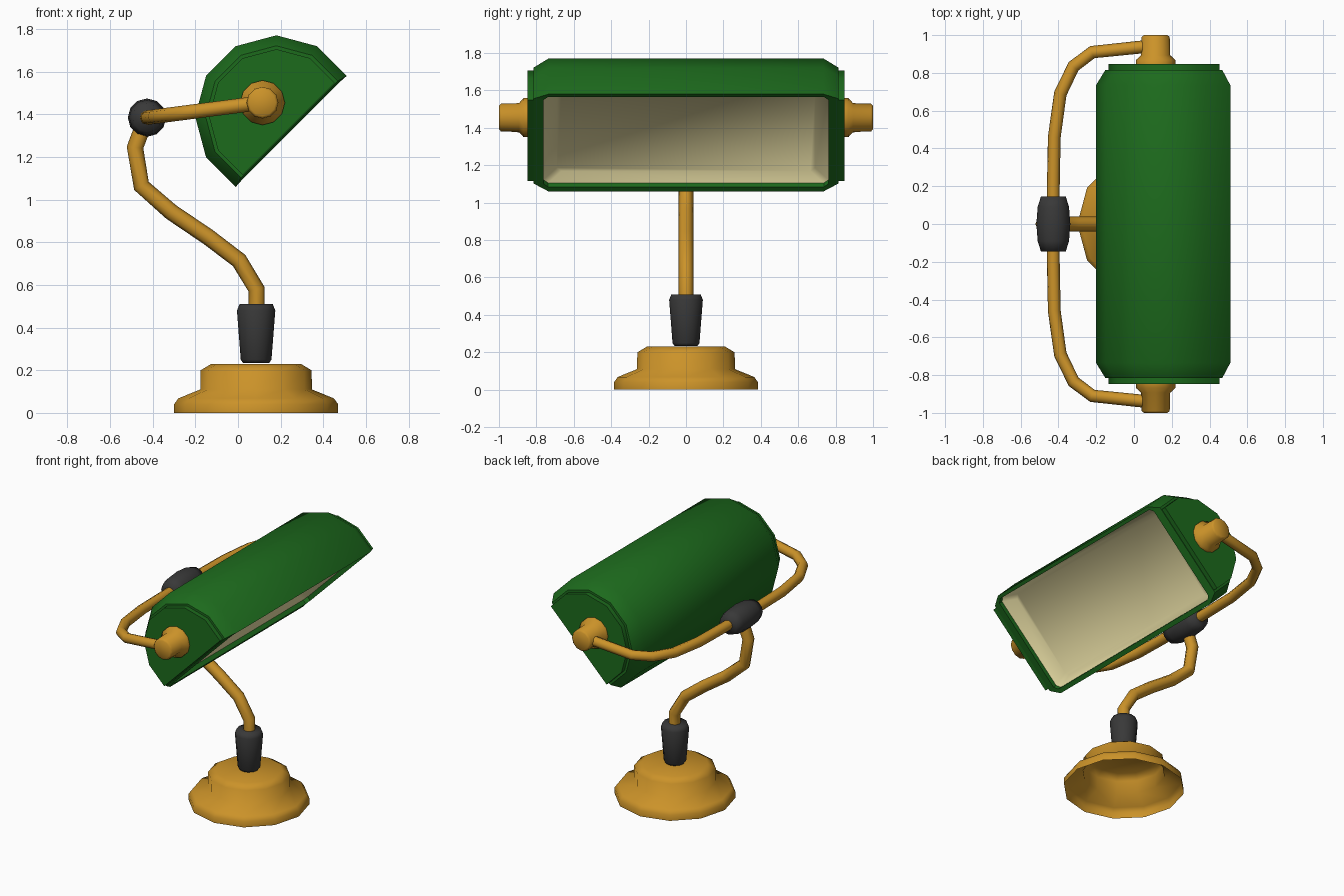
import bpy, bmesh, math
from mathutils import Vector

if "Cube" in bpy.data.objects:
    bpy.data.objects.remove(bpy.data.objects["Cube"])


def material(name, rgb):
    m = bpy.data.materials.new(name)
    m.diffuse_color = (*rgb, 1)
    m.use_nodes = True
    m.node_tree.nodes["Principled BSDF"].inputs["Base Color"].default_value = m.diffuse_color
    return m


BRASS = material("brass", (0.60, 0.29, 0.022))
GREEN = material("green_enamel", (0.012, 0.145, 0.012))
CREAM = material("cream_lining", (0.78, 0.70, 0.36))
DARK = material("dark_grip", (0.04, 0.04, 0.04))


def smooth(ob, angle=40):
    bpy.ops.object.select_all(action='DESELECT')
    ob.select_set(True)
    bpy.context.view_layer.objects.active = ob
    bpy.ops.object.shade_smooth_by_angle(angle=math.radians(angle))


def finish(name, bm, mats, angle=40, recalc=True):
    if recalc:
        bmesh.ops.recalc_face_normals(bm, faces=bm.faces[:])
    me = bpy.data.meshes.new(name)
    bm.to_mesh(me)
    bm.free()
    for m in mats:
        me.materials.append(m)
    ob = bpy.data.objects.new(name, me)
    bpy.context.collection.objects.link(ob)
    smooth(ob, angle)
    return ob


def lathe(name, profile, origin, mat, axis='Z', sign=1, n=12, cap_start=True, angle=80):
    """Turn a (radius, height) profile about the z or y axis through origin."""
    bm = bmesh.new()
    rings = []
    for r, h in profile:
        ring = []
        for i in range(n):
            a = 2 * math.pi * i / n
            c, s = r * math.cos(a), r * math.sin(a)
            p = (c, s, h) if axis == 'Z' else (c, sign * h, s)
            ring.append(bm.verts.new(Vector(origin) + Vector(p)))
        rings.append(ring)
    for a, b in zip(rings, rings[1:]):
        for i in range(n):
            j = (i + 1) % n
            bm.faces.new((a[i], a[j], b[j], b[i]))
    bm.faces.new(rings[-1])
    if cap_start:
        bm.faces.new(rings[0][::-1])
    return finish(name, bm, [mat], angle, recalc=cap_start)


def tube(name, pts, radius, mat):
    cu = bpy.data.curves.new(name, 'CURVE')
    cu.dimensions = '3D'
    cu.bevel_depth = radius
    cu.bevel_resolution = 2
    cu.use_fill_caps = True
    sp = cu.splines.new('POLY')
    sp.points.add(len(pts) - 1)
    for p, co in zip(sp.points, pts):
        p.co = (*co, 1)
    cu.materials.append(mat)
    ob = bpy.data.objects.new(name, cu)
    bpy.context.collection.objects.link(ob)
    bpy.ops.object.select_all(action='DESELECT')
    ob.select_set(True)
    bpy.context.view_layer.objects.active = ob
    bpy.ops.object.convert(target='MESH')
    smooth(bpy.context.object, 60)


# Hollow stepped foot, open underneath
BX = 0.085
lathe("base", [(0.385, 0), (0.385, 0.04), (0.365, 0.068), (0.262, 0.11),
               (0.26, 0.2), (0.21, 0.23)], (BX, 0, 0), BRASS, cap_start=False)

# Tapered grip and bent stem
lathe("neck_grip", [(0.062, 0.235), (0.072, 0.25), (0.09, 0.48), (0.078, 0.51)],
      (BX, 0, 0), DARK)
tube("stem", [(x, 0, z) for x, z in [
    (0.087, 0.45), (0.087, 0.58), (0.005, 0.715), (-0.14, 0.825), (-0.313, 0.942),
    (-0.453, 1.065), (-0.483, 1.245), (-0.43, 1.385)]], 0.039, BRASS)

# Joint where the stem meets the yoke
lathe("yoke_joint", [(0.066, -0.145), (0.083, -0.09), (0.09, 0), (0.083, 0.09),
                     (0.066, 0.145)], (-0.427, 0, 1.385), DARK, axis='Y')

# Yoke: half path, mirrored across y, lying in a slightly tilted plane
half = [(-0.427, 0.2), (-0.422, 0.46), (-0.39, 0.69), (-0.32, 0.835),
        (-0.22, 0.91), (0.04, 0.937), (0.1, 0.937)]
path = [(x, -y) for x, y in half[::-1]] + half
tube("yoke", [(x, y, 1.385 + 0.13 * (x + 0.427)) for x, y in path], 0.034, BRASS)

# Shade: twelve-sided section from 30 to 240 degrees, lofted along y
CX, CZ = 0.18, 1.39


def section(bm, r, y):
    return [bm.verts.new((CX + r * math.cos(math.radians(a)), y,
                          CZ + r * math.sin(math.radians(a))))
            for a in range(30, 241, 30)]


def loft(bm, rings):
    for a, b in zip(rings, rings[1:]):
        for i in range(len(a) - 1):
            bm.faces.new((a[i], a[i + 1], b[i + 1], b[i]))
    bm.faces.new(rings[0][::-1])
    bm.faces.new(rings[-1])


def opening_loop(bm, u, y, depth, cut):
    """Rectangle with cut corners in the tilted plane of the shade opening."""
    k = math.sqrt(0.5)
    pts = [(u - cut, -y), (u, cut - y), (u, y - cut), (u - cut, y)]
    pts += [(-a, b) for a, b in pts[::-1]]
    return [bm.verts.new((0.25 + k * (a - depth), b, 1.325 + k * (a + depth)))
            for a, b in pts]


def bridge(bm, a, b):
    for i in range(len(a)):
        j = (i + 1) % len(a)
        bm.faces.new((a[i], a[j], b[j], b[i]))


bm = bmesh.new()
outer = [section(bm, r, y) for r, y in
         [(0.332, -0.815), (0.381, -0.735), (0.381, 0.735), (0.332, 0.815)]]
loft(bm, outer)
edge = [r[0] for r in outer] + [r[-1] for r in outer[::-1]]
rim = opening_loop(bm, 0.341, 0.762, 0.0, 0.025)
step = opening_loop(bm, 0.341, 0.762, 0.03, 0.025)
bridge(bm, edge, rim)
bridge(bm, rim, step)
finish("shade", bm, [GREEN], 42, recalc=False)
me = bpy.data.objects["shade"].data
bm = bmesh.new()
bm.from_mesh(me)
bmesh.ops.recalc_face_normals(bm, faces=bm.faces[:])
bm.to_mesh(me)
bm.free()

# Shallow softly shaded lining set into the opening
bm = bmesh.new()
lip = opening_loop(bm, 0.341, 0.762, 0.03, 0.025)
floor = opening_loop(bm, 0.305, 0.69, 0.085, 0.025)
bridge(bm, lip, floor)
bm.faces.new(floor)
bm.normal_update()
if bm.faces[-1:][0].normal.dot(Vector((1, 0, -1))) < 0:
    bmesh.ops.reverse_faces(bm, faces=bm.faces[:])
finish("shade_lining", bm, [CREAM], 180, recalc=False)

# End plates and pivots on both ends of the shade
for side, s in (("front", -1), ("back", 1)):
    bm = bmesh.new()
    rings = [section(bm, 0.316, s * y) for y in (0.80, 0.847)]
    loft(bm, rings)
    bm.faces.new((rings[0][0], rings[0][-1], rings[1][-1], rings[1][0]))
    finish(side + "_end_plate", bm, [GREEN], 35)
    lathe(side + "_pivot", [(0.105, 0.835), (0.105, 0.868), (0.077, 0.893),
                            (0.074, 0.99), (0.062, 1.0)],
          (0.115, 0, 1.455), BRASS, axis='Y', sign=s, angle=50)
